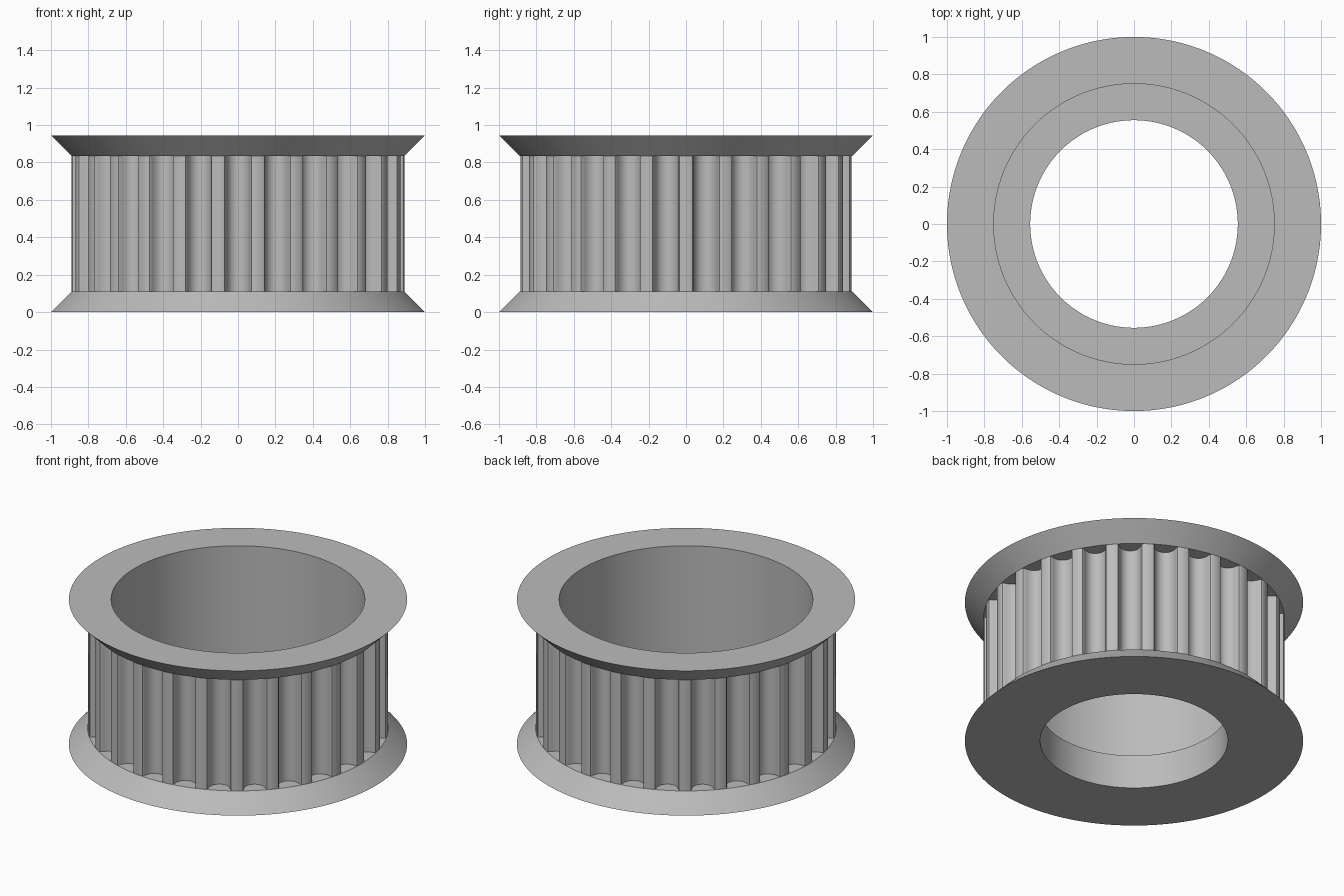
import bpy, bmesh
from math import sin, cos, pi, tau, sqrt, radians

cube = bpy.data.objects.get("Cube")
if cube:
    bpy.data.objects.remove(cube, do_unlink=True)

TEETH = 26
SEGMENTS = 156
TIP_R, CORE_R, BORE_R, SHAFT_R = 0.89, 0.8, 0.75, 0.555
FLANGE_H, HEIGHT, STEP_Z = 0.11, 0.945, 0.22

grey = bpy.data.materials.new("plain_grey")
grey.use_nodes = True
colour = (0.5, 0.5, 0.5, 1)
grey.diffuse_color = colour
grey.node_tree.nodes["Principled BSDF"].inputs["Base Color"].default_value = colour


def finish(bm, name):
    bmesh.ops.recalc_face_normals(bm, faces=bm.faces)
    mesh = bpy.data.meshes.new(name)
    bm.to_mesh(mesh)
    bm.free()
    mesh.materials.append(grey)
    obj = bpy.data.objects.new(name, mesh)
    bpy.context.collection.objects.link(obj)
    bpy.ops.object.select_all(action="DESELECT")
    obj.select_set(True)
    bpy.context.view_layer.objects.active = obj
    bpy.ops.object.shade_smooth_by_angle(angle=radians(30))


def ring_loop(bm, points, z):
    return [bm.verts.new((x, y, z)) for x, y in points]


def bridge_closed(bm, loops):
    """Join a closed sequence of vertex loops into a solid ring."""
    for a, b in zip(loops, loops[1:] + loops[:1]):
        for i in range(len(a)):
            j = (i + 1) % len(a)
            bm.faces.new((a[i], a[j], b[j], b[i]))


def circle(radius, angles):
    return [(radius * cos(a), radius * sin(a)) for a in angles]


# Spool: two flared flanges on a core, with a wide bore and a narrower shaft hole
profile = [
    (SHAFT_R, 0), (1, 0), (TIP_R, FLANGE_H), (CORE_R, FLANGE_H),
    (CORE_R, HEIGHT - FLANGE_H), (TIP_R, HEIGHT - FLANGE_H), (1, HEIGHT),
    (BORE_R, HEIGHT), (BORE_R, STEP_Z), (SHAFT_R, STEP_Z),
]
bm = bmesh.new()
angles = [tau * i / SEGMENTS for i in range(SEGMENTS)]
bridge_closed(bm, [ring_loop(bm, circle(r, angles), z) for r, z in profile])
finish(bm, "flanged_spool")

# Tooth ring: half of one rounded groove as (sideways, depth), mirrored and repeated
half_groove = [
    (0.083, 0), (0.072, 0.004), (0.0665, 0.0145), (0.064, 0.0265),
    (0.061, 0.038), (0.056, 0.049), (0.05, 0.06), (0.04, 0.0705),
    (0.0275, 0.0785), (0.014, 0.083), (0, 0.085),
]
groove = [(-s, d) for s, d in half_groove] + half_groove[-2::-1]
mouth_r = sqrt(TIP_R ** 2 - half_groove[0][0] ** 2)
outer, inner = [], []
for tooth in range(TEETH):
    a = tau * (tooth + 0.5) / TEETH
    for s, d in groove:
        r = mouth_r - d
        x, y = r * cos(a) - s * sin(a), r * sin(a) + s * cos(a)
        outer.append((x, y))
        k = (CORE_R - 0.02) / sqrt(x * x + y * y)
        inner.append((x * k, y * k))
bm = bmesh.new()
low, high = FLANGE_H, HEIGHT - FLANGE_H
bridge_closed(bm, [ring_loop(bm, p, z) for p, z in
                   ((outer, low), (outer, high), (inner, high), (inner, low))])
finish(bm, "tooth_ring")
